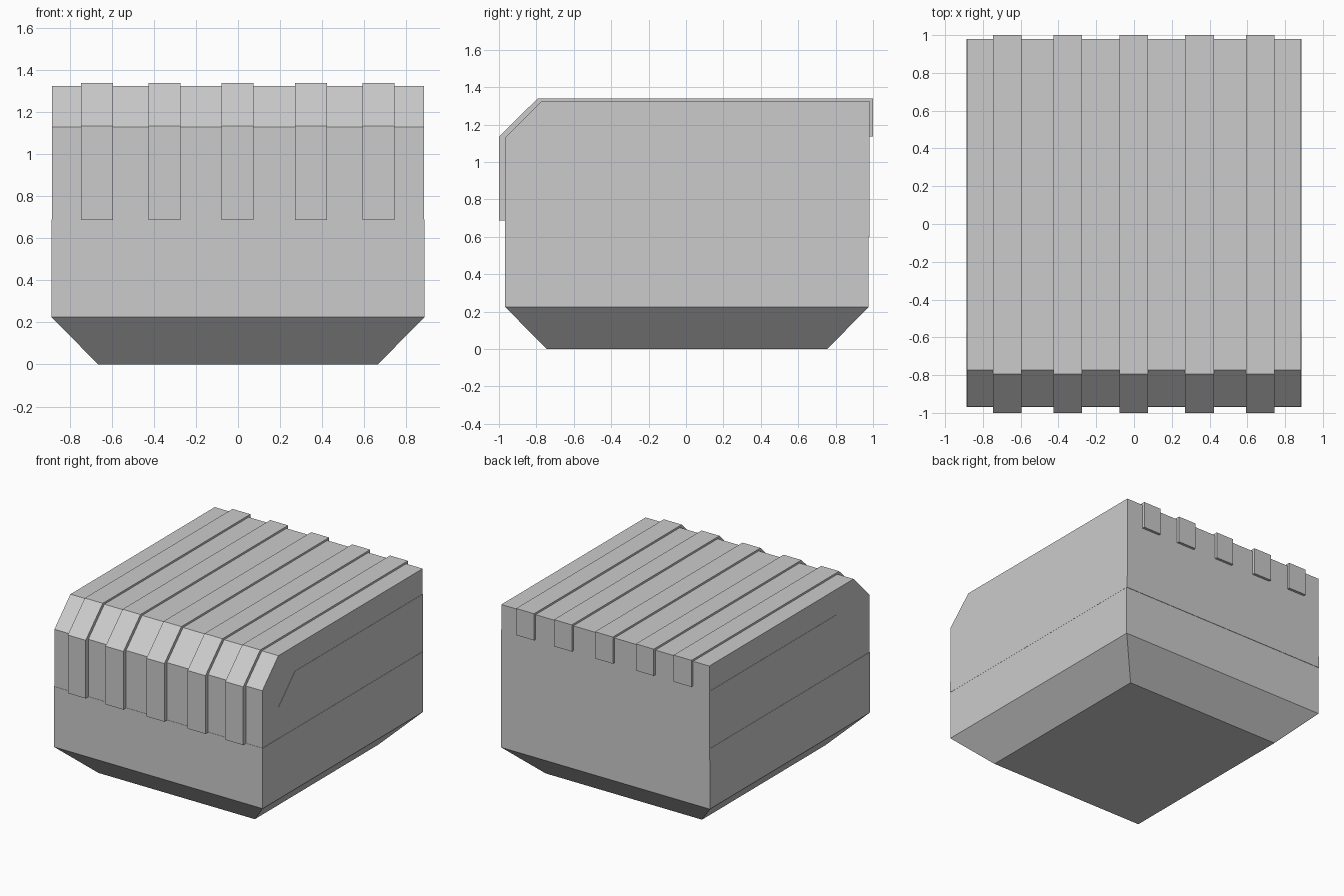
import bpy, bmesh

if "Cube" in bpy.data.objects:
    bpy.data.objects.remove(bpy.data.objects["Cube"])


def finish(name, bm):
    bmesh.ops.recalc_face_normals(bm, faces=bm.faces)
    mesh = bpy.data.meshes.new(name)
    bm.to_mesh(mesh)
    bm.free()
    obj = bpy.data.objects.new(name, mesh)
    bpy.context.collection.objects.link(obj)
    return obj


def extrude_profile(name, profile, x0, x1):
    """Solid from a (y, z) outline swept from x0 to x1."""
    bm = bmesh.new()
    face = bm.faces.new([bm.verts.new((x0, y, z)) for y, z in profile])
    ext = bmesh.ops.extrude_face_region(bm, geom=[face])
    verts = [v for v in ext["geom"] if isinstance(v, bmesh.types.BMVert)]
    bmesh.ops.translate(bm, vec=(x1 - x0, 0, 0), verts=verts)
    return finish(name, bm)


def stacked_rects(name, levels):
    """Solid through rectangles given as (half width, y front, y back, z)."""
    bm = bmesh.new()
    rings = [[bm.verts.new(p) for p in
              ((-w, a, z), (w, a, z), (w, b, z), (-w, b, z))]
             for w, a, b, z in levels]
    bm.faces.new(rings[0])
    bm.faces.new(rings[-1])
    for lo, hi in zip(rings, rings[1:]):
        for i in range(4):
            j = (i + 1) % 4
            bm.faces.new((lo[i], lo[j], hi[j], hi[i]))
    return finish(name, bm)


# Lower tub with tapered underside
stacked_rects("base", [
    (0.665, -0.745, 0.755, 0.0),
    (0.887, -0.967, 0.977, 0.225),
    (0.887, -0.967, 0.977, 0.60),
])

# Narrow rim where the lid meets the base
stacked_rects("rim", [
    (0.888, -0.969, 0.98, 0.60),
    (0.888, -0.969, 0.98, 0.69),
])

# Lid with sloped front edge
extrude_profile("lid", [
    (-0.967, 0.69), (-0.967, 1.13), (-0.772, 1.325), (0.98, 1.325), (0.98, 0.69),
], -0.884, 0.884)

# Faint side panels following the lid outline
extrude_profile("side_panels", [
    (-0.772, 0.69), (-0.772, 0.93), (-0.572, 1.13), (0.978, 1.13), (0.978, 0.69),
], -0.886, 0.886)

# Raised straps wrapping over the lid, front to back
strap = [
    (-1.0, 0.688), (-1.0, 1.135), (-0.793, 1.34), (1.0, 1.34), (1.0, 1.135),
    (0.978, 1.135), (0.978, 1.32), (-0.77, 1.32), (-0.965, 1.128), (-0.965, 0.688),
]
for i, x in enumerate((-0.671, -0.35, -0.002, 0.347, 0.668)):
    extrude_profile(f"strap_{i + 1}", strap, x - 0.076, x + 0.076)
